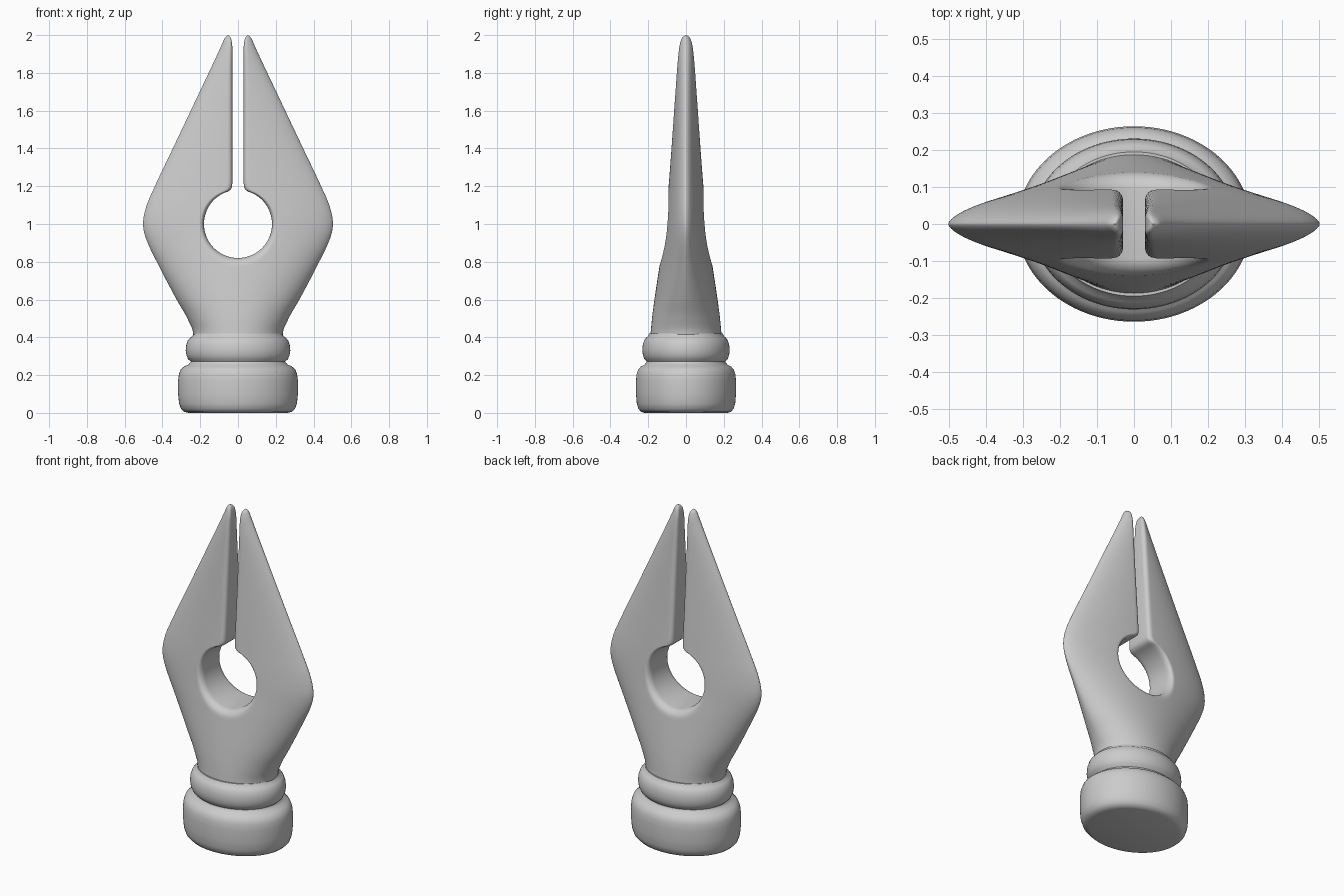
import bpy, bmesh
from math import sin, cos, pi, radians, hypot

if "Cube" in bpy.data.objects:
    bpy.data.objects.remove(bpy.data.objects["Cube"])


def curve(pts):
    """Smooth monotone interpolation through (z, value) points."""
    z, v = zip(*pts)
    d = [(v[i + 1] - v[i]) / (z[i + 1] - z[i]) for i in range(len(z) - 1)]
    m = [d[0]] + [2 * a * b / (a + b) if a * b > 0 else 0 for a, b in zip(d, d[1:])] + [d[-1]]

    def f(q):
        q = min(max(q, z[0]), z[-1])
        i = max(k for k in range(len(d)) if q >= z[k])
        h = z[i + 1] - z[i]
        t = (q - z[i]) / h
        return ((2*t**3 - 3*t*t + 1) * v[i] + (t**3 - 2*t*t + t) * h * m[i]
                + (3*t*t - 2*t**3) * v[i + 1] + (t**3 - t*t) * h * m[i + 1])
    return f


def finish(bm, name, angle):
    bmesh.ops.recalc_face_normals(bm, faces=bm.faces)
    me = bpy.data.meshes.new(name)
    bm.to_mesh(me)
    bm.free()
    ob = bpy.data.objects.new(name, me)
    bpy.context.collection.objects.link(ob)
    bpy.ops.object.select_all(action='DESELECT')
    ob.select_set(True)
    bpy.context.view_layer.objects.active = ob
    bpy.ops.object.shade_smooth_by_angle(angle=radians(angle))
    return ob


def lathe(name, profile, ratio=0.835, n=96):
    """Elliptical turned part, closed at both ends."""
    bm = bmesh.new()
    rings = [[bm.verts.new((r * cos(2*pi*k/n), ratio * r * sin(2*pi*k/n), z))
              for k in range(n)] for r, z in profile]
    for a, b in zip(rings, rings[1:]):
        for k in range(n):
            bm.faces.new((a[k], a[(k+1) % n], b[(k+1) % n], b[k]))
    bm.faces.new(rings[0])
    bm.faces.new(rings[-1])
    return finish(bm, name, 50)


# Nib outline half-width, slit edge and half-depth, by height
BASE = 0.37
width = curve([(BASE, .235), (.42, .237), (.5, .268), (.6, .325), (.8, .43), (.9, .478),
               (.96, .498), (1.0, .503), (1.04, .499), (1.1, .483), (1.2, .44), (1.4, .345),
               (1.7, .203), (1.94, .09), (1.97, .077), (1.99, .066), (2.0, .053)])
slit = curve([(1.22, .03), (1.93, .03), (1.97, .034), (1.99, .041), (2.0, .05)])
depth = curve([(BASE, .192), (.5, .18), (.6, .167), (.8, .137), (.95, .115), (1.1, .101),
               (1.4, .078), (1.7, .058), (1.94, .042), (1.98, .033), (1.995, .02), (2.0, .004)])
power = curve([(BASE, .5), (1.0, .62), (2.0, .55)])

# Pairs of inner (hole and slit) and outer (silhouette) points, bottom to tip
pairs = []
for i in range(10):
    a = radians(-90 + 3 * i)
    pairs.append(((.18 * cos(a), 1 + .18 * sin(a)), (.235 * i / 10, BASE), .04))
for i in range(41):
    t = i / 40
    a = radians(-60 + 132 * t)
    z = BASE + (1.15 - BASE) * t
    pairs.append(((.18 * cos(a), 1 + .18 * sin(a)), (width(z), z), .04 - .012 * t ** 4))
for x, z, zo in ((.045, 1.177, 1.17), (.036, 1.186, 1.185), (.031, 1.2, 1.2)):
    pairs.append(((x, z), (width(zo), zo), .026))
for i in range(37):
    z = 1.22 + .78 * sin(pi / 2 * i / 36)
    pairs.append(((slit(z), z), (width(z), z), .025))

# Nib: a closed section for each pair, skinned and mirrored
bm = bmesh.new()
N = 32
rings = []
for (xi, zi), (xo, zo), r in pairs:
    span = hypot(xo - xi, zo - zi)
    front = []
    for k in range(N + 1):
        u = (1 - cos(pi * k / N)) / 2
        x, z = xi + (xo - xi) * u, zi + (zo - zi) * u
        y = depth(z) * max(0, 1 - (x / width(z)) ** 2) ** power(z)
        rr = min(r, span * .4, depth(z) * .5)
        s = span * u
        if s < rr:
            y -= rr - (rr * rr - (rr - s) ** 2) ** .5
        front.append((x, max(y, 0), z))
    rings.append([bm.verts.new((x, -y, z)) for x, y, z in front]
                 + [bm.verts.new(p) for p in reversed(front)])
n = 2 * N + 2
for a, b in zip(rings, rings[1:]):
    for k in range(n):
        bm.faces.new((a[k], a[(k + 1) % n], b[(k + 1) % n], b[k]))
bm.faces.new(rings[-1])
bmesh.ops.mirror(bm, geom=bm.verts[:] + bm.edges[:] + bm.faces[:], axis='X', merge_dist=1e-5)
bmesh.ops.remove_doubles(bm, verts=bm.verts, dist=1e-5)
finish(bm, "nib", 50)

# Turned foot and collar ring
lathe("foot", [(.262, 0), (.285, .006), (.302, .022), (.312, .05), (.317, .1), (.317, .17),
               (.313, .205), (.303, .23), (.285, .246), (.262, .256), (.25, .27), (.245, .3)])
lathe("collar", [(.235, .25), (.25, .272), (.264, .284), (.273, .305), (.277, .33),
                 (.274, .358), (.266, .382), (.254, .397), (.241, .406), (.234, .42), (.2, .42)])
